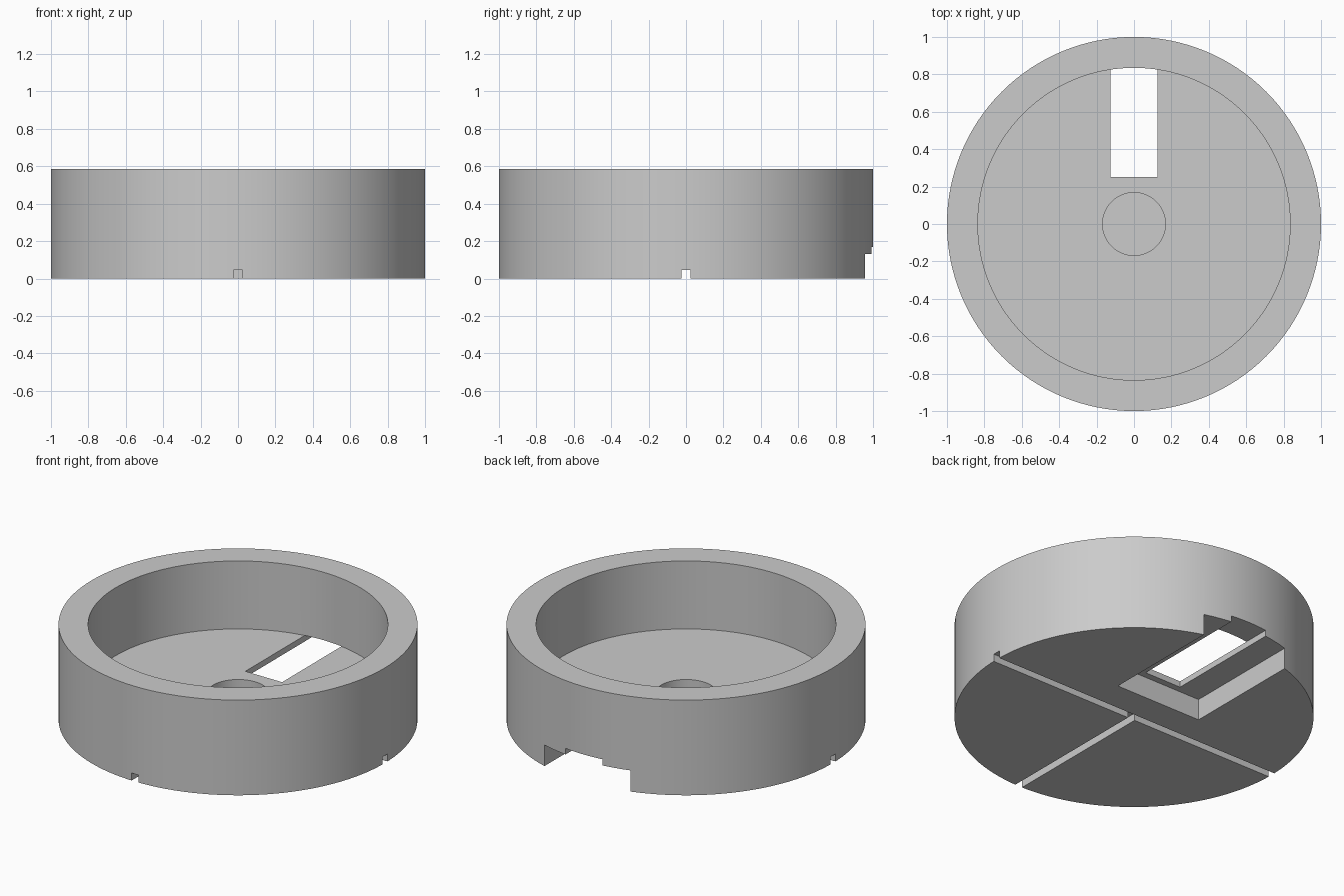
import bpy, bmesh, math

if "Cube" in bpy.data.objects:
    bpy.data.objects.remove(bpy.data.objects["Cube"])

HEIGHT, FLOOR = 0.585, 0.167
SEGMENTS = 128

grey = bpy.data.materials.new("light grey")
grey.diffuse_color = (0.6, 0.6, 0.6, 1)
grey.use_nodes = True
grey.node_tree.nodes["Principled BSDF"].inputs["Base Color"].default_value = grey.diffuse_color


def lathe(name, profile):
    """Spin (radius, z) points round the z axis into a closed solid."""
    bm = bmesh.new()
    verts = [bm.verts.new((r, 0, z)) for r, z in profile]
    edges = [bm.edges.new(pair) for pair in zip(verts, verts[1:])]
    bmesh.ops.spin(bm, geom=verts + edges, cent=(0, 0, 0), axis=(0, 0, 1),
                   angle=math.tau, steps=SEGMENTS, use_duplicate=False)
    bmesh.ops.remove_doubles(bm, verts=bm.verts, dist=1e-5)
    bmesh.ops.recalc_face_normals(bm, faces=bm.faces)
    mesh = bpy.data.meshes.new(name)
    bm.to_mesh(mesh)
    bm.free()
    obj = bpy.data.objects.new(name, mesh)
    bpy.context.collection.objects.link(obj)
    mesh.materials.append(grey)
    return obj


def cut_box(target, x0, x1, y0, y1, top):
    """Cut a box out of the underside, up to the height top."""
    bottom = -0.1
    bpy.ops.mesh.primitive_cube_add(
        size=1, location=((x0 + x1) / 2, (y0 + y1) / 2, (bottom + top) / 2))
    cutter = bpy.context.object
    cutter.scale = (x1 - x0, y1 - y0, top - bottom)
    cutter.hide_render = True
    cutter.data.materials.append(grey)
    mod = target.modifiers.new("cut", 'BOOLEAN')
    mod.operation, mod.solver, mod.object = 'DIFFERENCE', 'EXACT', cutter
    bpy.context.view_layer.objects.active = target
    bpy.ops.object.modifier_apply(modifier=mod.name)
    bpy.data.objects.remove(cutter)


# Round cup with a thick wall and a blind hole in the middle of its floor
cup = lathe("round_cup", [
    (0, 0), (1, 0), (1, HEIGHT), (0.835, HEIGHT), (0.835, FLOOR),
    (0.168, FLOOR), (0.168, 0.083), (0, 0.083)])

# Wide pocket under the back edge, then the narrow slot through the floor
cut_box(cup, -0.293, 0.293, 0.21, 1.2, 0.13)
cut_box(cup, -0.125, 0.125, 0.25, 1.2, FLOOR + 0.0005)

# Thin grooves under the base: side to side, and from the front to the middle
G = 0.024
cut_box(cup, -1.2, 1.2, -G, G, 0.046)
cut_box(cup, -G, G, -1.2, 0, 0.046)

# Smooth round walls with crisp edges
bpy.ops.object.select_all(action='DESELECT')
cup.select_set(True)
bpy.context.view_layer.objects.active = cup
bpy.ops.object.shade_smooth_by_angle(angle=math.radians(30))
